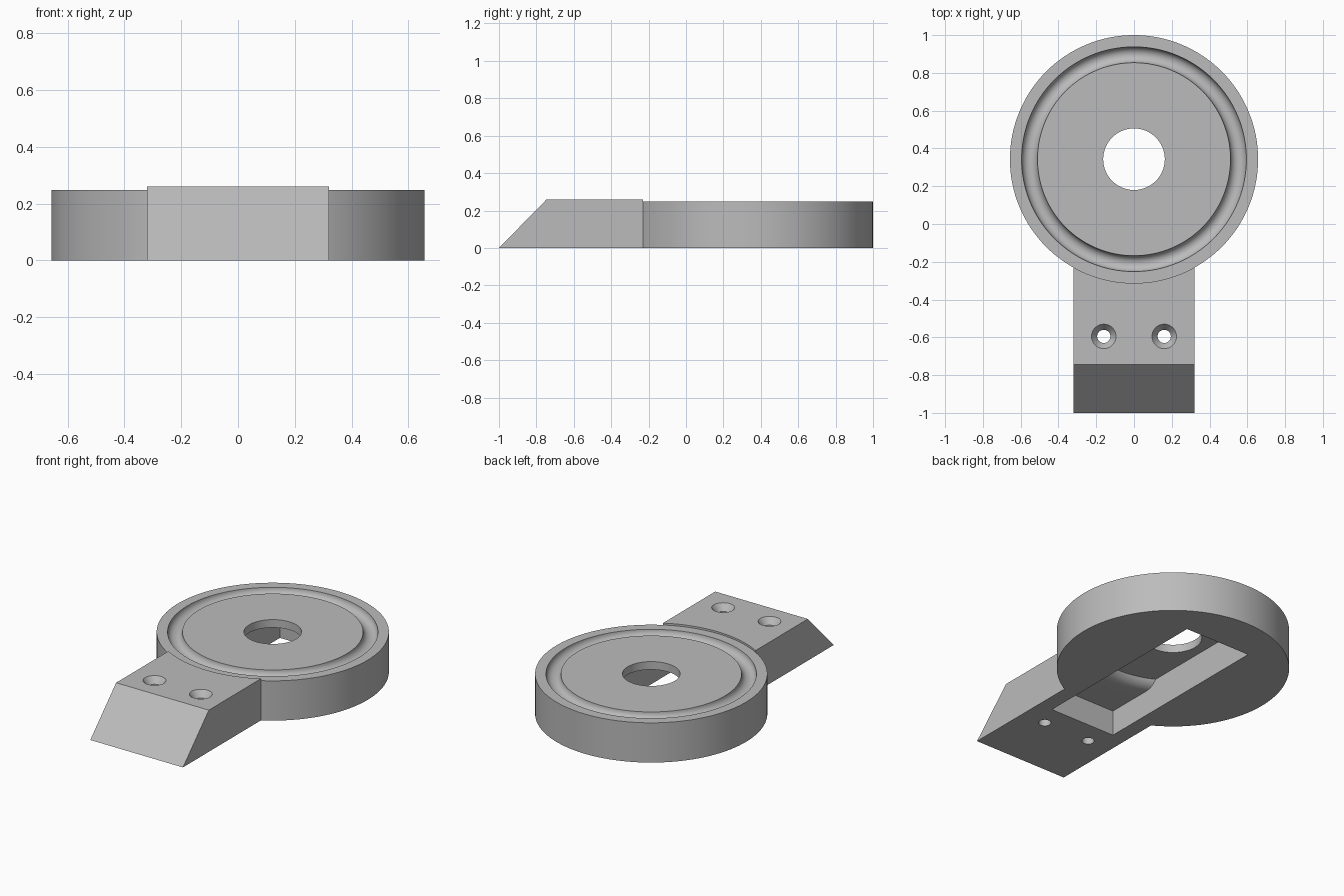
import bpy, bmesh
from math import pi, sin, cos, radians

if "Cube" in bpy.data.objects:
    bpy.data.objects.remove(bpy.data.objects["Cube"])

# Main dimensions
DISC_Y, DISC_R, DISC_H = 0.343, 0.657, 0.248
ARM_HALF, ARM_H = 0.32, 0.26
HOLE_R, GROOVE_R, GROOVE_W = 0.163, 0.553, 0.042
ARM_CEILING, DISC_CEILING = 0.157, 0.198

grey = bpy.data.materials.new("plain grey")
grey.use_nodes = True
colour = (0.5, 0.5, 0.5, 1)
grey.diffuse_color = colour
grey.node_tree.nodes["Principled BSDF"].inputs["Base Color"].default_value = colour


def finish(bm, name):
    bmesh.ops.remove_doubles(bm, verts=bm.verts, dist=1e-5)
    bmesh.ops.recalc_face_normals(bm, faces=bm.faces)
    mesh = bpy.data.meshes.new(name)
    bm.to_mesh(mesh)
    bm.free()
    obj = bpy.data.objects.new(name, mesh)
    obj.data.materials.append(grey)
    bpy.context.collection.objects.link(obj)
    return obj


def lathe(name, profile, x, y, steps):
    """Turn a closed (radius, z) outline about a vertical axis."""
    bm = bmesh.new()
    verts = [bm.verts.new((x + r, y, z)) for r, z in profile]
    edges = [bm.edges.new((v, verts[i - 1])) for i, v in enumerate(verts)
             if profile[i][0] + profile[i - 1][0] > 0]
    bmesh.ops.spin(bm, geom=verts + edges, cent=(x, y, 0), axis=(0, 0, 1),
                   angle=2 * pi, steps=steps)
    return finish(bm, name)


def extrude(name, outline, half_width):
    """Extrude a (y, z) outline symmetrically along x."""
    bm = bmesh.new()
    face = bm.faces.new([bm.verts.new((-half_width, y, z)) for y, z in outline])
    new = bmesh.ops.extrude_face_region(bm, geom=[face])["geom"]
    bmesh.ops.translate(bm, vec=(2 * half_width, 0, 0),
                        verts=[g for g in new if isinstance(g, bmesh.types.BMVert)])
    return finish(bm, name)


def select(obj):
    bpy.ops.object.select_all(action='DESELECT')
    obj.select_set(True)
    bpy.context.view_layer.objects.active = obj


def boolean(obj, other, operation='DIFFERENCE'):
    select(obj)
    mod = obj.modifiers.new("cut", 'BOOLEAN')
    mod.operation, mod.object, mod.solver = operation, other, 'EXACT'
    bpy.ops.object.modifier_apply(modifier=mod.name)


def arc(radius, start, end, steps):
    """Points around the groove centre."""
    angles = [radians(start + (end - start) * i / steps) for i in range(steps + 1)]
    return [(GROOVE_R + radius * cos(a), DISC_H + radius * sin(a)) for a in angles]


# Round disc with a centre hole and a half-round ring groove
profile = [(HOLE_R, 0), (DISC_R, 0), (DISC_R, DISC_H)]
profile += arc(GROOVE_W, 0, -180, 14) + [(HOLE_R, DISC_H)]
disc = lathe("disc", profile, 0, DISC_Y, 128)

# Bevel-ended mounting arm
arm = extrude("arm", [(-1, 0), (-0.12, 0), (-0.12, ARM_H), (-0.745, ARM_H)], ARM_HALF)

# Cutters: disc seat, pocket, and deeper pocket around the ring bulge
R = DISC_R - 0.001
seat = lathe("seat_cutter", [(0, -1), (R, -1), (R, 1), (0, 1)], 0, DISC_Y, 128)
pocket = extrude("pocket_cutter", [(-0.454, -0.1), (0.735, -0.1), (0.735, ARM_CEILING),
                                   (-0.454, ARM_CEILING)], 0.225)
deep = extrude("deep_pocket_cutter", [(-0.4, 0.1), (0.735, 0.1), (0.735, 0.3),
                                      (-0.4, 0.3)], 0.225)
bulge = arc(DISC_H - ARM_CEILING, -90, -146.7, 8)
lid = lathe("ceiling_cutter", [(0, 0.05), (GROOVE_R, 0.05)] + bulge
            + [(0, DISC_CEILING)], 0, DISC_Y, 128)
boolean(deep, lid, 'INTERSECT')
cutters = [seat, pocket, deep, lid]

boolean(arm, seat)
boolean(arm, pocket)
boolean(disc, pocket)
boolean(disc, deep)

# Two countersunk screw holes
for x in (-0.16, 0.16):
    screw = lathe("screw_cutter", [(0, -0.1), (0.035, -0.1), (0.035, ARM_H - 0.04),
                                   (0.065, ARM_H), (0.065, 0.4), (0, 0.4)],
                  x, -0.595, 32)
    boolean(arm, screw)
    cutters.append(screw)

for cutter in cutters:
    bpy.data.objects.remove(cutter)

for obj in (disc, arm):
    select(obj)
    bpy.ops.object.shade_smooth_by_angle(angle=radians(30))
